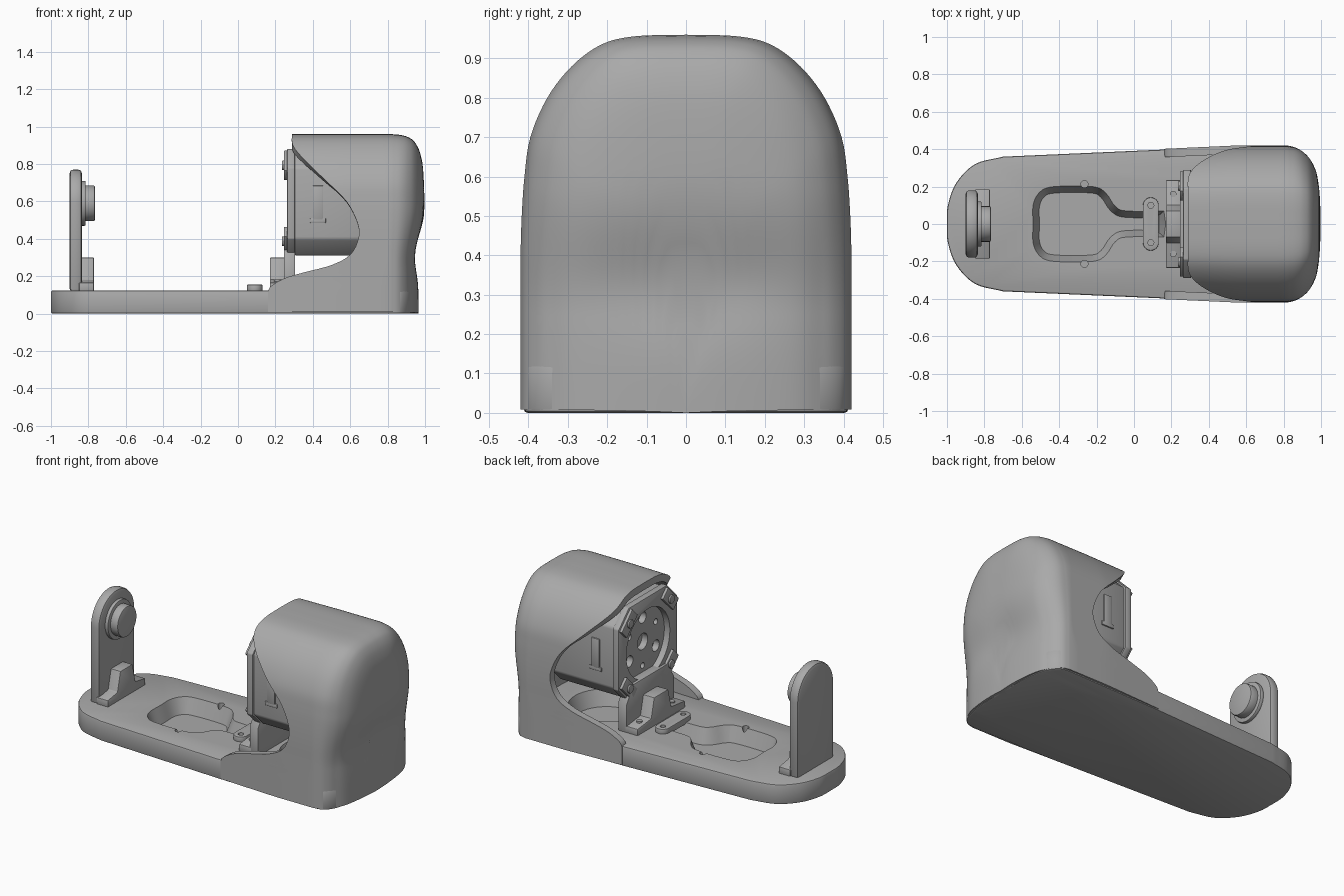
import bpy, bmesh, math
from mathutils import Vector, Matrix

cube = bpy.data.objects.get("Cube")
if cube:
    bpy.data.objects.remove(cube, do_unlink=True)

grey = bpy.data.materials.new("plain_grey")
grey.use_nodes = True
grey.diffuse_color = (0.4, 0.4, 0.4, 1)
grey.node_tree.nodes["Principled BSDF"].inputs["Base Color"].default_value = (0.4, 0.4, 0.4, 1)


def curve(pts, n=5):
    """Smooth open path through the points."""
    p = [Vector(q) for q in pts]
    p = [2 * p[0] - p[1]] + p + [2 * p[-1] - p[-2]]
    out = []
    for a, b, c, d in zip(p, p[1:], p[2:], p[3:]):
        for k in range(n):
            t = k / n
            out.append(b + (c - a) * t / 2 + (2 * a - 5 * b + 4 * c - d) * t * t / 2
                       + (3 * b - a - 3 * c + d) * t ** 3 / 2)
    return out + [p[-2]]


def mirrored(half):
    """Closed loop from a half outline whose ends lie on the x axis."""
    return [(p[0], p[1]) for p in half] + [(p[0], -p[1]) for p in reversed(half[1:-1])]


def inset(loop, d):
    """Move a closed loop inward, towards its own interior."""
    out, n = [], len(loop)
    area = sum(loop[i - 1][0] * loop[i][1] - loop[i][0] * loop[i - 1][1] for i in range(n))
    s = d if area > 0 else -d
    for i in range(n):
        t = Vector(loop[(i + 1) % n]) - Vector(loop[i - 1])
        t.normalize()
        out.append((loop[i][0] - t.y * s, loop[i][1] + t.x * s))
    return out


def add(name, bm, bevel=0, seg=2):
    me = bpy.data.meshes.new(name)
    bm.to_mesh(me)
    bm.free()
    ob = bpy.data.objects.new(name, me)
    bpy.context.collection.objects.link(ob)
    me.materials.append(grey)
    if bevel:
        m = ob.modifiers.new("bevel", "BEVEL")
        m.width, m.segments, m.limit_method = bevel, seg, "ANGLE"
        m.angle_limit = math.radians(40)
    return ob


def prism(name, loop, axis, a, b, end=None, bevel=0):
    """Extrude a loop along x or z from a to b, with an optional second loop."""
    bm = bmesh.new()
    place = (lambda p, h: (h, p[0], p[1])) if axis == "x" else (lambda p, h: (p[0], p[1], h))
    lo = [bm.verts.new(place(p, a)) for p in loop]
    hi = [bm.verts.new(place(p, b)) for p in (end or loop)]
    bm.faces.new(lo)
    bm.faces.new(hi)
    for i in range(len(lo)):
        bm.faces.new((lo[i - 1], lo[i], hi[i], hi[i - 1]))
    bmesh.ops.recalc_face_normals(bm, faces=bm.faces)
    return add(name, bm, bevel)


def circle(u, v, r, n=40):
    return [(u + r * math.cos(2 * math.pi * i / n), v + r * math.sin(2 * math.pi * i / n)) for i in range(n)]


def rect(u0, u1, v0, v1):
    return [(u0, v0), (u1, v0), (u1, v1), (u0, v1)]


def apply_all(ob):
    bpy.ops.object.select_all(action="DESELECT")
    bpy.context.view_layer.objects.active = ob
    ob.select_set(True)
    for m in list(ob.modifiers):
        bpy.ops.object.modifier_apply(modifier=m.name)


def cut(ob, cutters):
    for c in cutters:
        m = ob.modifiers.new("cut", "BOOLEAN")
        m.operation, m.object, m.solver = "DIFFERENCE", c, "EXACT"
    apply_all(ob)
    for c in cutters:
        bpy.data.objects.remove(c, do_unlink=True)


TOP, AXIS = 0.125, 0.59

# Base plate with tapered outline, cable pocket and screw holes
left = curve([(-1, 0), (-0.995, 0.1), (-0.95, 0.22), (-0.85, 0.32), (-0.7, 0.36)])
right = curve([(0.8, 0.412), (0.87, 0.4), (0.92, 0.33), (0.945, 0.2), (0.952, 0)])
base = prism("base_plate", mirrored(left + [Vector((0.16, 0.398))] + right), "z", 0, TOP, bevel=0.01)
pocket = mirrored(curve([(-0.54, 0), (-0.54, 0.1), (-0.505, 0.17), (-0.43, 0.2), (-0.22, 0.2),
                         (-0.15, 0.165), (-0.1, 0.095), (-0.04, 0.07), (0.16, 0.07)], 4)
                  + [Vector((0.17, 0))])
rear = circle(0.55, 0, 0.22)
cutters = [prism("pocket_cutter", inset(pocket, 0.035), "z", 0.03, TOP + 0.001, end=pocket),
           prism("rear_cutter", inset(rear, 0.035), "z", 0.03, TOP + 0.001, end=rear)]
for s in (-1, 1):
    cutters.append(prism("hole_cutter", circle(-0.265, s * 0.213, 0.019, 20), "z", 0.06, 0.2))
cut(base, cutters)

# Housing shell: arched section lofted backwards from a curved opening edge
arch = curve([(0.42, 0.008), (0.42, 0.125), (0.42, 0.16), (0.42, 0.2), (0.42, 0.24), (0.42, 0.3),
              (0.42, 0.4), (0.417, 0.5), (0.41, 0.6), (0.395, 0.7), (0.352, 0.8), (0.29, 0.88),
              (0.215, 0.935), (0.13, 0.956), (0, 0.96)], 5)
arch = [(p.x, p.y) for p in arch] + [(-p.x, p.y) for p in reversed(arch[:-1])]
edge = curve([(0.16, 0.12), (0.18, 0.15), (0.25, 0.19), (0.35, 0.22), (0.5, 0.26), (0.6, 0.315),
              (0.643, 0.4), (0.64, 0.48), (0.58, 0.6), (0.45, 0.73), (0.33, 0.85), (0.29, 0.91), (0.29, 0.97)])
back = curve([(0.82, 1, 1), (0.87, 0.975, 0.995), (0.91, 0.92, 0.983), (0.945, 0.83, 0.955),
              (0.975, 0.68, 0.89), (0.992, 0.45, 0.77), (1, 0.2, 0.45), (1, 0, 0)], 4)


def opening(z):
    for a, b in zip(edge, edge[1:]):
        if a.y <= z <= b.y:
            return a.x + (b.x - a.x) * (z - a.y) / max(b.y - a.y, 1e-6)
    return edge[0].x if z < 0.5 else edge[-1].x


def shell_point(x, y, z):
    y *= min(1, 0.957 + 0.11 * (x - 0.16))
    t = min(1, max(0, (0.58 - z) / 0.33))
    rim = min(1, max(0, (x - 0.8) / 0.15))
    dent = 0.03 * math.exp(-(y / 0.22) ** 2 - ((z - 0.33) / 0.12) ** 2)
    return (x - rim * (0.035 * t * t * (3 - 2 * t) + dent), y, z)


bm = bmesh.new()
columns = []
for y, z in arch:
    x0 = opening(z)
    col = [shell_point(x0 + (0.82 - x0) * j / 10, y, z) for j in range(10)]
    col += [shell_point(r.x, y * r.y, z * r.z) for r in back]
    columns.append([bm.verts.new(c) for c in col])
for a, b in zip(columns, columns[1:]):
    for j in range(len(a) - 1):
        bm.faces.new((a[j], a[j + 1], b[j + 1], b[j]))
bmesh.ops.remove_doubles(bm, verts=bm.verts, dist=0.0005)
bmesh.ops.recalc_face_normals(bm, faces=bm.faces)
if max(bm.faces, key=lambda f: f.calc_center_median().z).normal.z < 0:
    bmesh.ops.reverse_faces(bm, faces=bm.faces)
shell = add("housing_shell", bm)
solid = shell.modifiers.new("wall", "SOLIDIFY")
solid.thickness, solid.offset = 0.045, -1


# Triangular foot brackets, shared by the post and the motor mount
def foot(name, x0, x1, w, crest):
    prism(name, [(-w, TOP - 0.01), (w, TOP - 0.01), (w, 0.165), (crest + 0.03, 0.18), (crest, 0.3),
                 (-crest, 0.3), (-crest - 0.03, 0.18), (-w, 0.165)], "x", x0, x1, bevel=0.006)


foot("post_foot", -0.85, -0.77, 0.185, 0.06)
foot("motor_foot", 0.17, 0.26, 0.235, 0.07)

# Support post with rounded top and bearing hub
dome = [(0.18 * math.cos(math.pi * i / 28), AXIS + 0.18 * math.sin(math.pi * i / 28)) for i in range(29)]
prism("support_post", [(-0.18, TOP - 0.01), (0.18, TOP - 0.01)] + dome, "x", -0.9, -0.835, bevel=0.018)
prism("hub_collar", circle(0, AXIS, 0.12), "x", -0.84, -0.815, bevel=0.005)
prism("hub_pin", circle(0, AXIS, 0.095), "x", -0.83, -0.765, bevel=0.008)


# Motor: chamfered square body, flange ring, corner lugs and bolts
def octagon(h, c):
    return [(s * a, AXIS + t * b) for s, t, pair in ((1, -1, 0), (1, 1, 1), (-1, 1, 0), (-1, -1, 1))
            for a, b in (((h - c, h), (h, h - c)) if pair == 0 else ((h, h - c), (h - c, h)))]


body = prism("motor_body", octagon(0.28, 0.09), "x", 0.3, 0.74, bevel=0.012)
holes = [prism("face_cutter", circle(0, AXIS, 0.05), "x", 0.2, 0.34)]
for k in range(6):
    a = math.pi * (k / 3 + 1 / 6)
    r = 0.035 if k % 2 else 0.018
    holes.append(prism("face_cutter", circle(0.15 * math.cos(a), AXIS + 0.15 * math.sin(a), r, 20), "x", 0.2, 0.34))
cut(body, holes)
flange = prism("motor_flange", octagon(0.29, 0.1), "x", 0.262, 0.305, bevel=0.006)
cut(flange, [prism("ring_cutter", circle(0, AXIS, 0.215), "x", 0.2, 0.4)])
for k in range(4):
    turn = Matrix.Rotation(math.pi * (k / 2 + 0.25), 4, "X")
    for name, loop, x0, x1 in (("corner_lug", rect(-0.075, 0.075, 0.25, 0.325), 0.245, 0.27),
                               ("corner_bolt", circle(0, 0.287, 0.026, 20), 0.235, 0.25)):
        part = prism(name, loop, "x", x0, x1, bevel=0.004)
        part.data.transform(Matrix.Translation((0, 0, AXIS)) @ turn)

# Upright mount plate carrying the flange
prism("mount_plate", [(-0.235, TOP - 0.01), (0.235, TOP - 0.01), (0.235, 0.3), (0.17, 0.4),
                      (-0.17, 0.4), (-0.235, 0.3)], "x", 0.245, 0.305, bevel=0.005)

# Side clips on the motor and bolts on its foot
for s in (-1, 1):
    y = sorted((s * 0.27, s * 0.288))
    prism("side_clip", rect(0.4, 0.455, *y), "z", 0.5, 0.685, bevel=0.004)
    prism("side_clip_base", rect(0.385, 0.47, *y), "z", 0.485, 0.51, bevel=0.004)
    prism("foot_bolt", circle(0.21, s * 0.16, 0.017, 20), "z", 0.16, 0.182)

# Cable clamp across the pocket neck
stadium = [(0.09 + 0.042 * math.cos(a), 0.1 * (1 if i < 13 else -1) + 0.042 * math.sin(a))
           for i in range(26) for a in [math.pi * (i if i < 13 else i - 1) / 12]]
clamp = prism("cable_clamp", stadium, "z", TOP - 0.01, 0.155, bevel=0.004)
cut(clamp, [prism("clamp_cutter", circle(0.09, s * 0.1, 0.016, 20), "z", 0.14, 0.2) for s in (-1, 1)])

# Finish: apply modifiers and smooth rounded surfaces
for ob in list(bpy.context.scene.objects):
    if ob.type == "MESH":
        apply_all(ob)
        bpy.ops.object.shade_smooth_by_angle(angle=math.radians(32))
